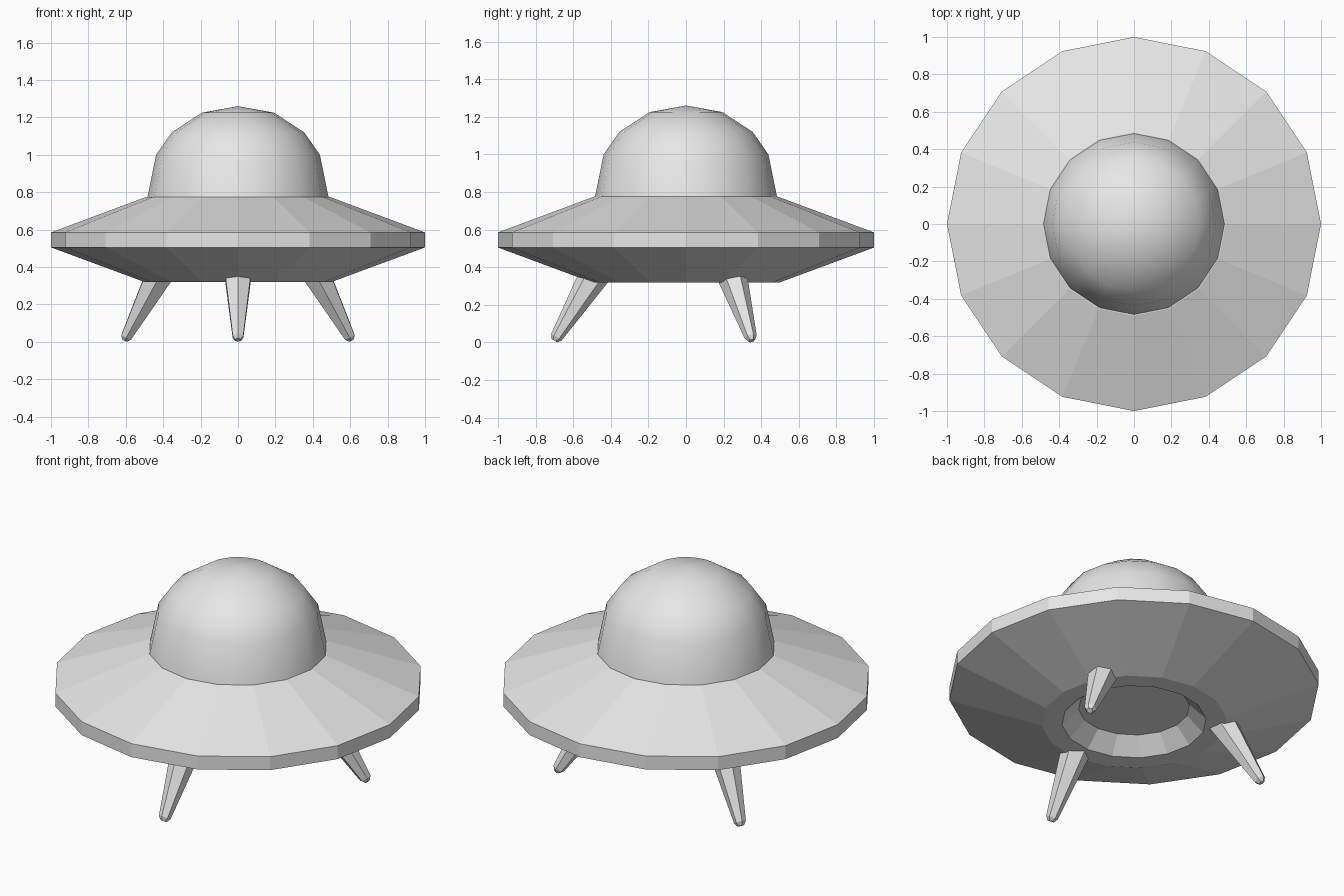
import bpy, bmesh, math
from mathutils import Matrix, Vector

if "Cube" in bpy.data.objects:
    bpy.data.objects.remove(bpy.data.objects["Cube"])

grey = bpy.data.materials.new("light_grey")
grey.diffuse_color = (0.8, 0.8, 0.8, 1)
grey.use_nodes = True
grey.node_tree.nodes["Principled BSDF"].inputs["Base Color"].default_value = grey.diffuse_color


def lathe(name, profile, sides, smooth=False, phase=0.0):
    """Revolve (radius, z) points around z; zero radius makes a pole."""
    bm = bmesh.new()
    rings = []
    for r, z in profile:
        if r == 0:
            rings.append([bm.verts.new((0, 0, z))] * sides)
        else:
            angles = [phase + 2 * math.pi * i / sides for i in range(sides)]
            rings.append([bm.verts.new((r * math.cos(a), r * math.sin(a), z)) for a in angles])
    for low, high in zip(rings, rings[1:]):
        for i in range(sides):
            j = (i + 1) % sides
            corners = list(dict.fromkeys((low[i], low[j], high[j], high[i])))
            bm.faces.new(corners).smooth = smooth
    bmesh.ops.recalc_face_normals(bm, faces=bm.faces)
    mesh = bpy.data.meshes.new(name)
    bm.to_mesh(mesh)
    bm.free()
    mesh.materials.append(grey)
    obj = bpy.data.objects.new(name, mesh)
    bpy.context.collection.objects.link(obj)
    return obj


# Saucer hull with a sunken round recess underneath
lathe("hull", [(0, 0.41), (0.30, 0.41), (0.39, 0.32), (0.50, 0.32), (1.0, 0.505),
               (1.0, 0.585), (0.49, 0.775), (0, 0.775)], 16)

# Smooth cockpit dome
lathe("dome", [(0, 0.774), (0.484, 0.774), (0.438, 1.0), (0.354, 1.12),
               (0.193, 1.225), (0, 1.26)], 16, smooth=True)
dome = bpy.data.objects["dome"]
for face in dome.data.polygons:
    if face.normal.z < -0.9:
        face.use_smooth = False
bpy.context.view_layer.objects.active = dome
dome.select_set(True)
bpy.ops.object.shade_smooth_by_angle(angle=math.radians(40))
dome.select_set(False)

# Three splayed, tapering six-sided legs with chamfered tips
foot, top = Vector((0.70, 0, 0.01)), Vector((0.48, 0, 0.37))
axis = top - foot
tilt = axis.to_track_quat('Z', 'Y').to_matrix().to_4x4()
length = axis.length
for name, angle in (("front_leg", -90), ("right_leg", 30), ("left_leg", 150)):
    leg = lathe(name, [(0, 0), (0.018, 0), (0.033, 0.022), (0.083, length), (0, length)], 6)
    # Turn a flat side outward, tilt, then swing round the hull
    leg.data.transform(Matrix.Rotation(math.radians(angle), 4, 'Z')
                       @ Matrix.Translation(foot) @ tilt
                       @ Matrix.Rotation(math.radians(30), 4, 'Z'))
